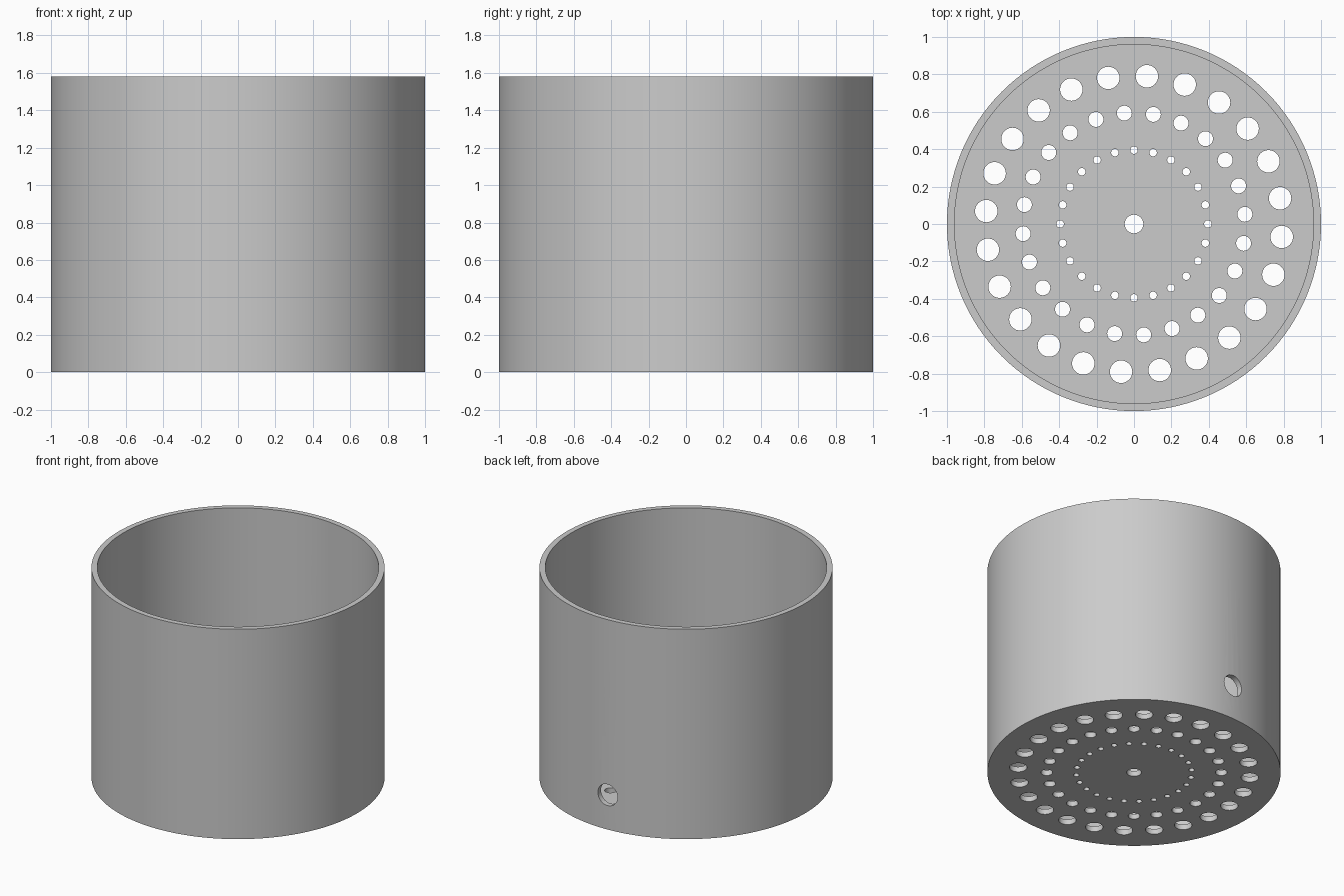
import bpy, bmesh
from math import radians, cos, sin, pi
from mathutils import Matrix

old = bpy.data.objects.get("Cube")
if old:
    bpy.data.objects.remove(old, do_unlink=True)

HEIGHT, OUTER, INNER, FLOOR = 1.58, 1.0, 0.96, 0.04
SIDES = 128

grey = bpy.data.materials.new("plain_grey")
grey.use_nodes = True
colour = (0.6, 0.6, 0.6, 1)
grey.diffuse_color = colour
grey.node_tree.nodes["Principled BSDF"].inputs["Base Color"].default_value = colour


def make_object(name, bm):
    bmesh.ops.recalc_face_normals(bm, faces=bm.faces)
    mesh = bpy.data.meshes.new(name)
    bm.to_mesh(mesh)
    bm.free()
    mesh.materials.append(grey)
    obj = bpy.data.objects.new(name, mesh)
    bpy.context.collection.objects.link(obj)
    return obj


def add_rod(bm, radius, depth, matrix, segments=32):
    bmesh.ops.create_cone(bm, cap_ends=True, segments=segments, radius1=radius,
                          radius2=radius, depth=depth, matrix=matrix)


# Open cup: stacked rings from the underside, over the rim, to the floor
bm = bmesh.new()
rings = []
for r, z in [(OUTER, 0), (OUTER, HEIGHT), (INNER, HEIGHT), (INNER, FLOOR)]:
    rings.append([bm.verts.new((r * cos(2 * pi * i / SIDES), r * sin(2 * pi * i / SIDES), z))
                  for i in range(SIDES)])
for low, high in zip(rings, rings[1:]):
    for i in range(SIDES):
        j = (i + 1) % SIDES
        bm.faces.new((low[i], low[j], high[j], high[i]))
bm.faces.new(rings[0])
bm.faces.new(rings[-1])
cup = make_object("perforated_cup", bm)

# Drain holes: centre hole and three rings of growing, staggered holes
bm = bmesh.new()
add_rod(bm, 0.05, 0.2, Matrix.Identity(4))
for ring_radius, hole_radius, offset in [(0.395, 0.02, 0), (0.595, 0.04, 5), (0.793, 0.06, 10)]:
    for k in range(24):
        a = radians(15 * k + offset)
        place = Matrix.Translation((ring_radius * cos(a), ring_radius * sin(a), 0))
        add_rod(bm, hole_radius, 0.2, place)

# Single hole through the back wall
side = (Matrix.Rotation(radians(92.6), 4, "Z") @ Matrix.Translation((OUTER, 0, 0.26))
        @ Matrix.Rotation(pi / 2, 4, "Y"))
add_rod(bm, 0.08, 0.3, side)
cutter = make_object("hole_cutter", bm)
cutter.hide_render = True

cut = cup.modifiers.new("holes", "BOOLEAN")
cut.operation = "DIFFERENCE"
cut.solver = "EXACT"
cut.object = cutter

# Apply the cut, drop the cutter and shade smoothly
bpy.context.view_layer.objects.active = cup
bpy.ops.object.select_all(action="DESELECT")
cup.select_set(True)
bpy.ops.object.modifier_apply(modifier=cut.name)
bpy.data.objects.remove(cutter, do_unlink=True)
bpy.ops.object.shade_smooth_by_angle(angle=radians(30))
